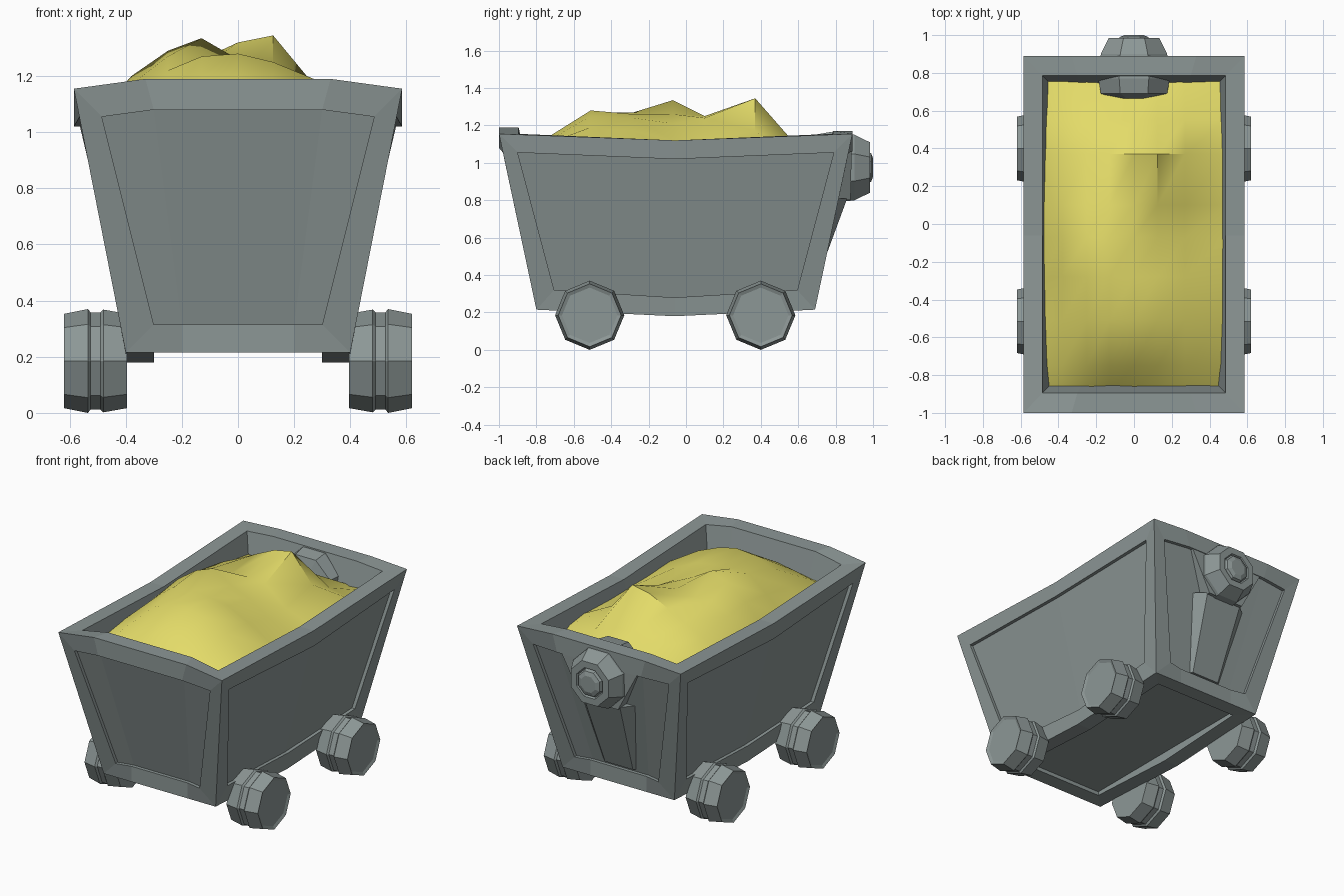
import bpy, bmesh, math
from mathutils import Vector

if "Cube" in bpy.data.objects:
    bpy.data.objects.remove(bpy.data.objects["Cube"])


def material(name, rgb):
    m = bpy.data.materials.new(name)
    m.diffuse_color = (*rgb, 1)
    m.use_nodes = True
    m.node_tree.nodes["Principled BSDF"].inputs["Base Color"].default_value = m.diffuse_color
    return m


GREY = material("grey metal", (0.265, 0.31, 0.305))
GOLD = material("yellow ore", (0.77, 0.71, 0.14))


def finish(bm, name, mat, recalc=True):
    bmesh.ops.remove_doubles(bm, verts=bm.verts, dist=0.0005)
    if recalc:
        bmesh.ops.recalc_face_normals(bm, faces=bm.faces)
    me = bpy.data.meshes.new(name)
    bm.to_mesh(me)
    bm.free()
    me.materials.append(mat)
    ob = bpy.data.objects.new(name, me)
    bpy.context.collection.objects.link(ob)
    return ob


def lathe(name, profile, place, sides=8, phase=0.0):
    """Spin (along, radius) pairs; place(along, u, v) gives the 3D point."""
    bm = bmesh.new()
    rings = []
    for a, r in profile:
        rings.append([bm.verts.new(place(a, r * math.sin(t), r * math.cos(t)))
                      for t in (phase + k * 2 * math.pi / sides for k in range(sides))])
    for p, q in zip(rings, rings[1:]):
        for k in range(sides):
            j = (k + 1) % sides
            bm.faces.new((p[k], p[j], q[j], q[k]))
    bm.faces.new(rings[0])
    bm.faces.new(rings[-1])
    return finish(bm, name, GREY)


def hull(name, pts):
    bm = bmesh.new()
    for x, y, z in pts:
        for s in (-1, 1):
            bm.verts.new((s * x, y, z))
    bmesh.ops.convex_hull(bm, input=bm.verts)
    bmesh.ops.dissolve_limit(bm, angle_limit=0.02, verts=bm.verts, edges=bm.edges)
    return finish(bm, name, GREY)


# --- tub: each wall is a row of columns running from floor over rim to underside
RECESS = 0.022


def column(floor, rim, top, itop, ibot, bot, under):
    """Points are (along, outward depth, z); the panel is set back behind the inset."""
    back = lambda p: (p[0], p[1] - RECESS, p[2])
    return [floor, rim, top, itop, back(itop), back(ibot), ibot, bot, under,
            (under[0], under[1], 0.24)]


def end_wall(d, mid_z):
    """Front or back wall; d is how far out its top edge lies."""
    corner = lambda s: column((s * .30, d - .29, .36), (s * .485, d - .105, 1.155),
                              (s * .585, d, 1.155), (s * .485, d - .021, 1.055),
                              (s * .30, d - .179, .315), (s * .40, d - .2, .215),
                              (s * .30, d - .3, .215))
    kink = lambda s: column((s * .2, d - .29, .36), (s * .3, d - .105, mid_z),
                            (s * .33, d, mid_z), (s * .3, d, mid_z - .11),
                            (s * .2, d - .2, .315), (s * .2, d - .2, .215),
                            (s * .2, d - .3, .215))
    return [corner(-1), kink(-1), kink(1), corner(1)]


def side_corner(s, d):
    return column((s * (d - .29), .30, .36), (s * (d - .105), .485, 1.155),
                  (s * d, .585, 1.155), (s * (d - .1), .565, 1.055),
                  (s * (d - .295), .42, .32), (s * (d - .2), .40, .215),
                  (s * (d - .3), .30, .215))


side_wall = [side_corner(-1, 1.0),
             column((-.06, .30, .36), (-.06, .485, 1.12), (-.06, .585, 1.12),
                    (-.06, .585, 1.02), (-.06, .40, .28), (-.06, .40, .18),
                    (-.06, .30, .18)),
             side_corner(1, .89)]

walls = [(end_wall(1.0, 1.19), lambda a, d, z: (a, -d, z)),
         (end_wall(.89, 1.17), lambda a, d, z: (a, d, z)),
         (side_wall, lambda a, d, z: (d, a, z)),
         (side_wall, lambda a, d, z: (-d, a, z))]

bm = bmesh.new()
for cols, place in walls:
    grid = [[bm.verts.new(place(*p)) for p in c] for c in cols]
    for p, q in zip(grid, grid[1:]):
        for i in range(len(p) - 1):
            bm.faces.new((p[i], p[i + 1], q[i + 1], q[i]))
    for c in (grid[0], grid[-1]):           # end stiles and their recess lips
        bm.faces.new((c[2], c[3], c[6], c[7]))
        bm.faces.new((c[3], c[4], c[5], c[6]))
bmesh.ops.remove_doubles(bm, verts=bm.verts, dist=0.0005)
# close the inner floor and the recessed underside
bmesh.ops.holes_fill(bm, edges=[e for e in bm.edges if e.is_boundary], sides=0)
finish(bm, "cart_tub", GREY)

# --- back tab hanging from the rim, and the raised strip under it
hull("back_tab", [(.28, .886, 1.08), (.13, .88, .8), (.28, .82, 1.08), (.13, .74, .8)])
hull("back_panel_rib", [(.13, .862, .81), (.1, .685, .33), (.22, .78, .81), (.15, .64, .33)])

# --- knob through the back wall
lathe("back_knob",
      [(.665, .10), (.69, .19), (.77, .205), (.90, .19), (.985, .145), (.985, .1),
       (.97, .092), (.99, .082), (1.0, .055)],
      lambda a, u, v: (u, a, .975 + v), phase=math.pi / 8)

# --- four wheels with a groove round the tread
for s, side in ((-1, "left"), (1, "right")):
    for y, end in ((-.515, "front"), (.4, "back")):
        lathe(f"wheel_{end}_{side}",
              [(.395, .168), (.48, .183), (.49, .173), (.525, .173), (.535, .185),
               (.62, .168), (.612, .148)],
              lambda a, u, v, s=s, y=y: (s * a, y + u, .185 + v))

# --- ore heap: a coarse height grid
xs = [-.485, -.38, -.25, -.13, 0, .125, .27, .485]
ys = [-.893, -.75, -.51, -.28, -.07, .1, .37, .55, .79]
heights = [[.97, .99, 1.0, .97, 1.0, 1.0, .99, .97],
           [1.03, 1.08, 1.11, 1.13, 1.13, 1.11, 1.10, 1.03],
           [1.06, 1.13, 1.22, 1.27, 1.28, 1.25, 1.19, 1.06],
           [1.07, 1.17, 1.27, 1.27, 1.26, 1.24, 1.17, 1.05],
           [1.08, 1.20, 1.29, 1.335, 1.26, 1.21, 1.12, 1.05],
           [1.08, 1.18, 1.24, 1.23, 1.25, 1.24, 1.12, 1.05],
           [1.06, 1.14, 1.20, 1.26, 1.32, 1.345, 1.17, 1.06],
           [1.05, 1.09, 1.12, 1.13, 1.14, 1.14, 1.08, 1.04],
           [1.02, 1.02, 1.0, .97, .96, .97, 1.0, 1.02]]
bm = bmesh.new()
g = [[bm.verts.new((x, y, z)) for x, z in zip(xs, row)] for y, row in zip(ys, heights)]
for p, q in zip(g, g[1:]):
    for i in range(len(xs) - 1):
        bm.faces.new((p[i], p[i + 1], q[i + 1], q[i]))
heap = finish(bm, "ore_heap", GOLD, recalc=False)
for f in heap.data.polygons:
    f.use_smooth = True
heap.data.set_sharp_from_angle(angle=math.radians(40))
